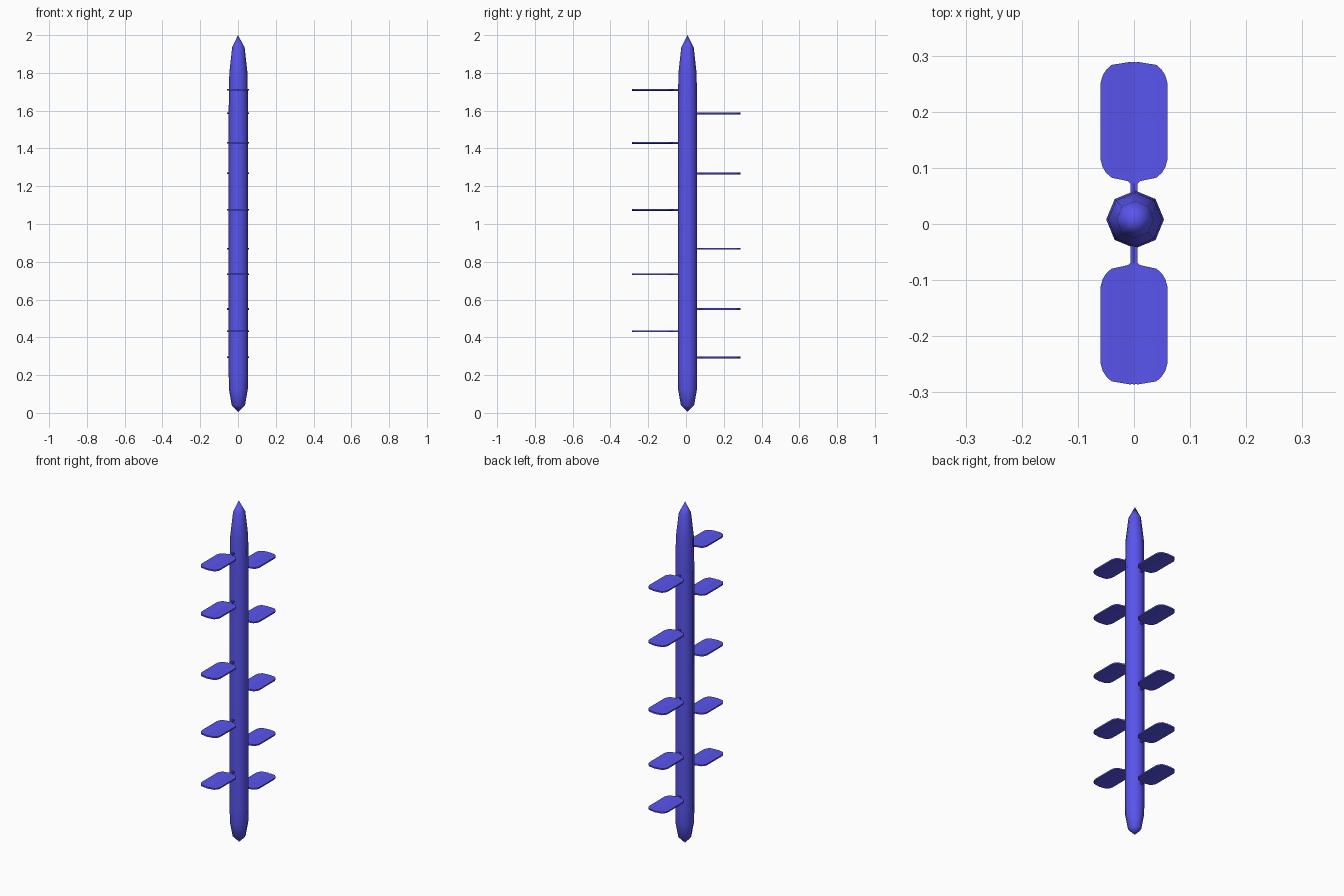
import bpy, bmesh, math

if "Cube" in bpy.data.objects:
    bpy.data.objects.remove(bpy.data.objects["Cube"])


def make_object(name, bm):
    bmesh.ops.recalc_face_normals(bm, faces=bm.faces)
    for f in bm.faces:
        f.smooth = True
    mesh = bpy.data.meshes.new(name)
    bm.to_mesh(mesh)
    bm.free()
    mesh.materials.append(blue)
    ob = bpy.data.objects.new(name, mesh)
    bpy.context.collection.objects.link(ob)
    return ob


blue = bpy.data.materials.new("blue")
blue.diffuse_color = (0.1, 0.09, 0.85, 1)
blue.use_nodes = True
blue.node_tree.nodes["Principled BSDF"].inputs["Base Color"].default_value = blue.diffuse_color

# Stem: eight-sided spindle with pointed ends
CX, CY = 0.002, 0.008
profile = [(0.04, 0.035), (0.125, 0.05), (0.22, 0.0515), (1.6, 0.0515),
           (1.8, 0.048), (1.935, 0.033)]
bm = bmesh.new()
rings = [[bm.verts.new((CX + r * math.cos(k * math.pi / 4),
                        CY + r * math.sin(k * math.pi / 4), z))
          for k in range(8)] for z, r in profile]
bottom = bm.verts.new((CX, CY, 0.005))
tip = bm.verts.new((0, CY, 2.0))
for k in range(8):
    n = (k + 1) % 8
    for a, b in zip(rings, rings[1:]):
        bm.faces.new((a[k], a[n], b[n], b[k]))
    bm.faces.new((bottom, rings[0][n], rings[0][k]))
    bm.faces.new((tip, rings[-1][k], rings[-1][n]))
make_object("stem", bm)

# Leaf: thin closed blade with a shallow central crease and a narrow stalk
RIB, T = 0.006, 0.004
leaf_rows = [(0.03, 0.0062), (0.07, 0.0062), (0.0745, 0.010), (0.0765, 0.018),
             (0.081, 0.040), (0.090, 0.050), (0.100, 0.056), (0.113, 0.0595),
             (0.25, 0.0595), (0.263, 0.056), (0.274, 0.049), (0.282, 0.040)]


def make_leaf(name, side, z):
    bm = bmesh.new()
    sheets = []
    for dz in (T, -T):
        rows = []
        for y, w in leaf_rows + [(0.2875, RIB)]:
            xs = (-w, -RIB, 0, RIB, w) if w > 0.0065 else (-RIB, -RIB * .7, 0, RIB * .7, RIB)
            rows.append([bm.verts.new((x, y - 0.001 * (i == 1 or i == 3) * (y > 0.28), 
                                       dz - (0.002 if i == 2 else 0)))
                         for i, x in enumerate(xs)])
        for a, b in zip(rows, rows[1:]):
            for i in range(4):
                bm.faces.new((a[i], a[i + 1], b[i + 1], b[i]))
        sheets.append(rows)
    # rim joining upper and lower sheets
    up, low = [[r[0] for r in s] + s[-1][1:] + [r[4] for r in s[-2::-1]] + s[0][3:0:-1]
               for s in sheets]
    for i in range(len(up)):
        j = (i + 1) % len(up)
        bm.faces.new((up[i], up[j], low[j], low[i]))
    ob = make_object(name, bm)
    ob.location = (0, 0.0015, z)
    ob.rotation_euler = (0, 0, 0 if side > 0 else math.pi)
    ob.select_set(True)
    bpy.context.view_layer.objects.active = ob
    bpy.ops.object.shade_smooth_by_angle(angle=math.radians(40))
    ob.select_set(False)


# Leaves alternate between back and front of the stem
for i, z in enumerate((0.295, 0.55, 0.87, 1.268, 1.586)):
    make_leaf(f"back_leaf_{i + 1}", 1, z)
for i, z in enumerate((0.433, 0.735, 1.075, 1.43, 1.71)):
    make_leaf(f"front_leaf_{i + 1}", -1, z)
